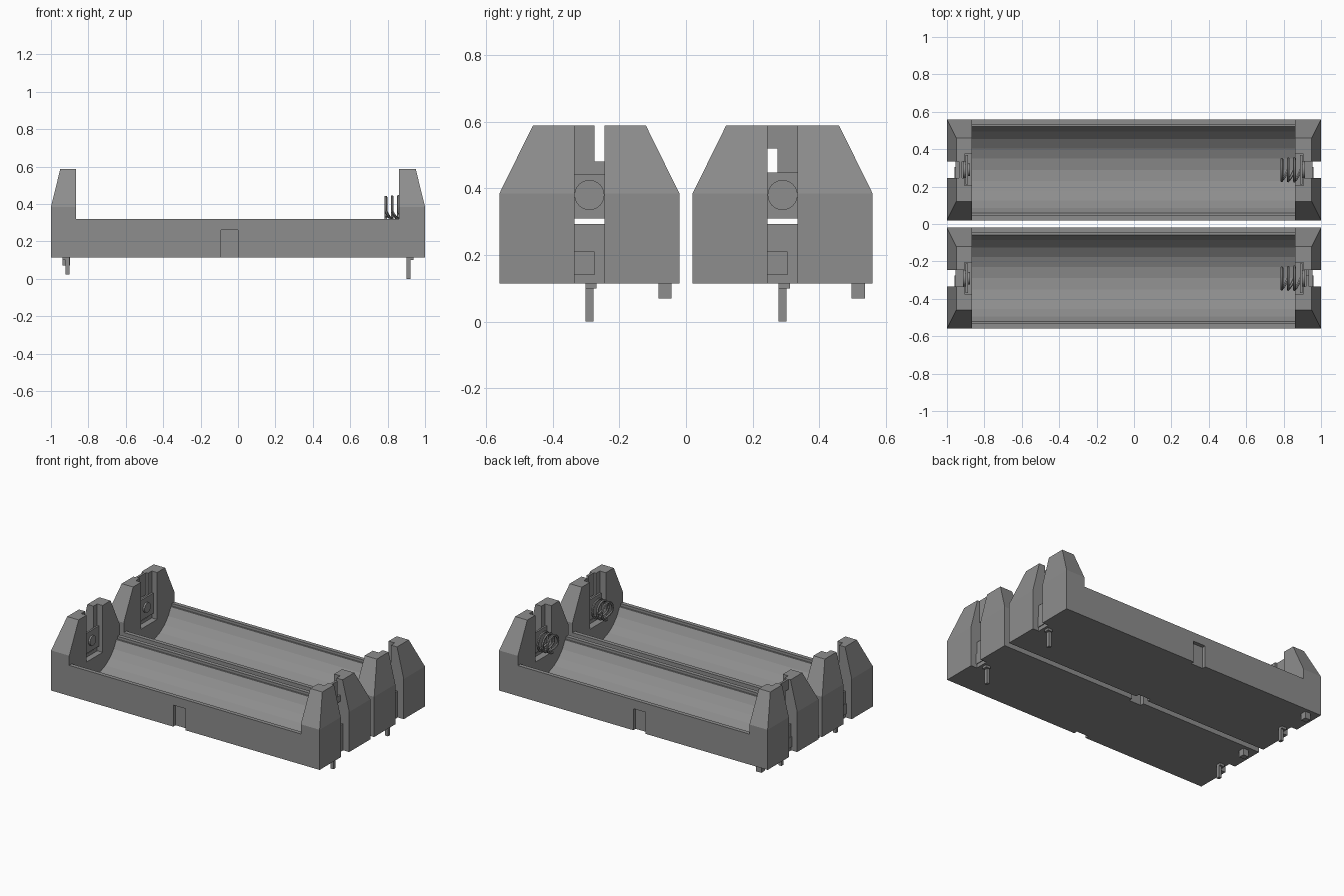
import bpy, bmesh, math

if "Cube" in bpy.data.objects:
    bpy.data.objects.remove(bpy.data.objects["Cube"])

BASE, RIM, SHOULDER, TOP = 0.115, 0.32, 0.385, 0.588
AXIS_Z = 0.38
OFFSET = 0.29

plastic = bpy.data.materials.new("dark_grey")
plastic.diffuse_color = (0.27, 0.27, 0.27, 1)
plastic.use_nodes = True
plastic.node_tree.nodes["Principled BSDF"].inputs["Base Color"].default_value = plastic.diffuse_color


def make(name, verts, faces):
    mesh = bpy.data.meshes.new(name)
    bm = bmesh.new()
    vs = [bm.verts.new(v) for v in verts]
    for f in faces:
        bm.faces.new([vs[i] for i in f])
    bmesh.ops.recalc_face_normals(bm, faces=bm.faces)
    bm.to_mesh(mesh)
    bm.free()
    mesh.materials.append(plastic)
    ob = bpy.data.objects.new(name, mesh)
    bpy.context.collection.objects.link(ob)
    return ob


def loft(name, rings):
    """Closed solid skinned through rings of equal point count."""
    n = len(rings[0])
    verts = [p for r in rings for p in r]
    faces = [list(range(n)), list(range(len(verts) - n, len(verts)))]
    for k in range(len(rings) - 1):
        for i in range(n):
            j = (i + 1) % n
            faces.append([k*n + i, k*n + j, (k+1)*n + j, (k+1)*n + i])
    return make(name, verts, faces)


def rect(hx, hy, z):
    return [(-hx, -hy, z), (hx, -hy, z), (hx, hy, z), (-hx, hy, z)]


def box(name, x, y, z):
    x, y = sorted(x), sorted(y)
    return loft(name, [[(a, b, h) for a, b in
                        ((x[0], y[0]), (x[1], y[0]), (x[1], y[1]), (x[0], y[1]))] for h in z])


def activate(ob):
    bpy.ops.object.select_all(action='DESELECT')
    ob.select_set(True)
    bpy.context.view_layer.objects.active = ob


def disc(name, x0, x1, y, z, r, n=24):
    ring = [(math.cos(2*math.pi*i/n)*r, math.sin(2*math.pi*i/n)*r) for i in range(n)]
    ob = loft(name, [[(x, y + a, z + b) for a, b in ring] for x in (x0, x1)])
    activate(ob)
    bpy.ops.object.shade_smooth_by_angle()


def cut(target, cutter):
    cutter.hide_render = True
    mod = target.modifiers.new("cut", 'BOOLEAN')
    mod.operation, mod.solver, mod.object = 'DIFFERENCE', 'EXACT', cutter
    activate(target)
    bpy.ops.object.modifier_apply(modifier=mod.name)
    bpy.data.objects.remove(cutter)


# Holder shell: tapered block
shell = loft("holder_shell_front", [rect(1, .27, BASE), rect(1, .27, SHOULDER), rect(.95, .17, TOP)])

# Battery trough with stepped rim, open between the end walls
r, ledge, trough_z = 0.25, 0.302, 0.395
a0 = math.asin((trough_z - ledge) / r)
arc = [(-r*math.cos(a), trough_z - r*math.sin(a))
       for a in (a0 + (math.pi - 2*a0)*i/10 for i in range(11))]
profile = [(-.4, .7), (-.4, RIM), (-.243, RIM), (-.243, ledge)] + arc + \
          [(.243, ledge), (.243, RIM), (.4, RIM), (.4, .7)]
cut(shell, loft("trough_cutter", [[(x, y, z) for y, z in profile] for x in (-.865, .86)]))

# End notches, contact slots, inner pockets and side notches
for s in (-1, 1):
    cut(shell, box("notch_cutter", (s*.955, s*1.1), (-.045, .045), (0, .8)))
    cut(shell, box("pocket_cutter", (s*.8, s*.905), (-.085, .085), (.272, .8)))
    cut(shell, box("slot_cutter", (s*.88, s*1.05), (-.045, .045), (.293, .8)))
    cut(shell, box("side_cutter", (-.09, 0), (s*.245, s*.4), (0, .26)))

rear = bpy.data.objects.new("holder_shell_rear", shell.data.copy())
bpy.context.collection.objects.link(rear)
shell.location.y, rear.location.y = -OFFSET, OFFSET


def spring(name, y):
    """Coil around the x axis: flat turns that step to the next at the bottom."""
    cu = bpy.data.curves.new(name, 'CURVE')
    cu.dimensions = '3D'
    cu.bevel_depth, cu.bevel_resolution, cu.use_fill_caps = 0.008, 1, True
    sp = cu.splines.new('POLY')
    turns, per = 3, 32
    sp.points.add(turns * per)
    for i, p in enumerate(sp.points):
        turn, f = divmod(i / per, 1)
        a, rad = 2*math.pi*f - math.pi/2, .056 + .006*i/(turns*per)
        p.co = (.79 + .034*(turn + max(0, (f - .8)/.2)),
                y + rad*math.cos(a), AXIS_Z + rad*math.sin(a), 1)
    ob = bpy.data.objects.new(name, cu)
    bpy.context.collection.objects.link(ob)
    activate(ob)
    bpy.ops.object.convert(target='MESH')
    ob = bpy.context.object
    ob.data.materials.clear()
    ob.data.materials.append(plastic)
    bpy.ops.object.shade_smooth_by_angle()


for label, y in (("front", -OFFSET), ("rear", OFFSET)):
    for s, end in ((-1, "left"), (1, "right")):
        tag = f"{label}_{end}"
        # Contact plate and round boss
        box("contact_plate_" + tag, (s*.888, s*.9), (y - .08, y + .08), (.31, .447))
        disc("contact_boss_" + tag, s*.9, s*.915, y, AXIS_Z, .045)
        # Solder pin with its tail clip in the notch
        box("pin_" + tag, (s*.902, s*.922), (y - .012, y + .012), (.0 if s > 0 else .022, BASE + .01))
        box("pin_foot_" + tag, (s*.902, s*.938), (y - .012, y + .022), (.1, BASE + .005))
        box("pin_clip_" + tag, (s*.95, s*.96), (y - .045, y + .015), (.14, .21))
    # Upper contact tabs
    if label == "front":
        box("contact_tab_front", (.92, .935), (y - .045, y + .015), (.44, TOP))
        box("contact_step_front", (.92, .935), (y + .015, y + .045), (.44, .48))
    else:
        box("contact_tab_rear", (-.935, -.92), (y - .015, y + .045), (.44, TOP))
        box("contact_hook_rear", (-.935, -.92), (y - .045, y - .015), (.52, TOP))
    # Positive button, coil spring and locating peg
    disc("positive_button_" + label, -.888, -.876, y, AXIS_Z, .033)
    spring("coil_spring_" + label, y)
    box("locating_peg_" + label, (-.937, -.897), (y + .207, y + .247), (.07, BASE + .005))
